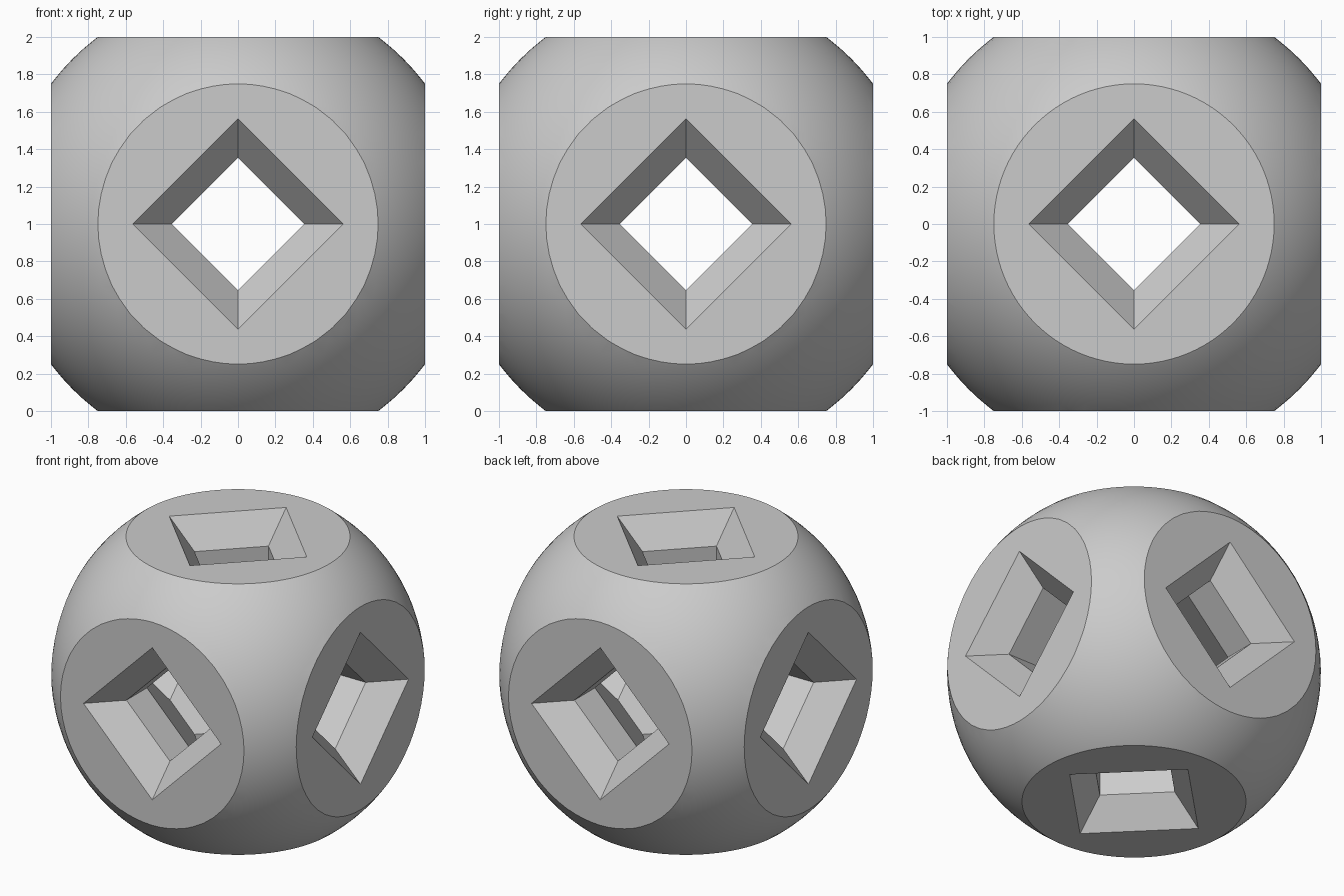
import bpy, bmesh, math

if "Cube" in bpy.data.objects:
    bpy.data.objects.remove(bpy.data.objects["Cube"])

C = (0, 0, 1)          # centre of the body
R = 1.25               # ball radius, trimmed to a 2-unit cube
OUT, INN = 0.5615, 0.355   # half diagonals of the recess rim and of the tunnel
OCT = 0.91             # half diagonal of the inner octahedral hollow


def lathe4(name, profile, rot=(0, 0, 0)):
    """Four-sided solid along z from (radius, height) pairs; radius 0 makes a tip."""
    bm = bmesh.new()
    rings = []
    for r, z in profile:
        n = 4 if r > 0 else 1
        rings.append([bm.verts.new((r * math.cos(i * math.pi / 2),
                                    r * math.sin(i * math.pi / 2), z)) for i in range(n)])
    for a, b in zip(rings, rings[1:]):
        for i in range(4):
            j = (i + 1) % 4
            quad = [a[i % len(a)], a[j % len(a)], b[j % len(b)], b[i % len(b)]]
            bm.faces.new(list(dict.fromkeys(quad)))
    for ring in (rings[0], rings[-1]):
        if len(ring) == 4:
            bm.faces.new(ring)
    bmesh.ops.recalc_face_normals(bm, faces=bm.faces)
    me = bpy.data.meshes.new(name)
    bm.to_mesh(me)
    bm.free()
    ob = bpy.data.objects.new(name, me)
    bpy.context.collection.objects.link(ob)
    ob.location, ob.rotation_euler = C, rot
    ob.hide_render = True
    return ob


def boolean(body, cutter, op):
    m = body.modifiers.new(op.title(), 'BOOLEAN')
    m.object, m.operation, m.solver = cutter, op, 'EXACT'
    bpy.context.view_layer.objects.active = body
    bpy.ops.object.modifier_apply(modifier=m.name)
    bpy.data.objects.remove(cutter)


# Ball trimmed by a cube
bpy.ops.mesh.primitive_cube_add(size=2, location=C)
cube = bpy.context.object
bpy.ops.mesh.primitive_uv_sphere_add(segments=96, ring_count=48, radius=R, location=C)
body = bpy.context.object
body.name = "trimmed_ball"
boolean(body, cube, 'INTERSECT')

# Octahedral hollow inside
boolean(body, lathe4("hollow_cutter", [(0, -OCT), (OCT, 0), (0, OCT)]), 'DIFFERENCE')

# Diamond tunnels with flared mouths along the three axes
neck = 1 - (OUT - INN)
flare = [(OUT + 0.1, -1.1), (INN, -neck), (INN, neck), (OUT + 0.1, 1.1)]
h = math.pi / 2
for axis, rot in (("z", (0, 0, 0)), ("y", (h, 0, 0)), ("x", (0, h, 0))):
    boolean(body, lathe4("tunnel_cutter_" + axis, flare, rot), 'DIFFERENCE')

# Smooth ball, crisp cuts
bpy.ops.object.select_all(action='DESELECT')
body.select_set(True)
bpy.context.view_layer.objects.active = body
bpy.ops.object.shade_smooth_by_angle(angle=math.radians(20))
